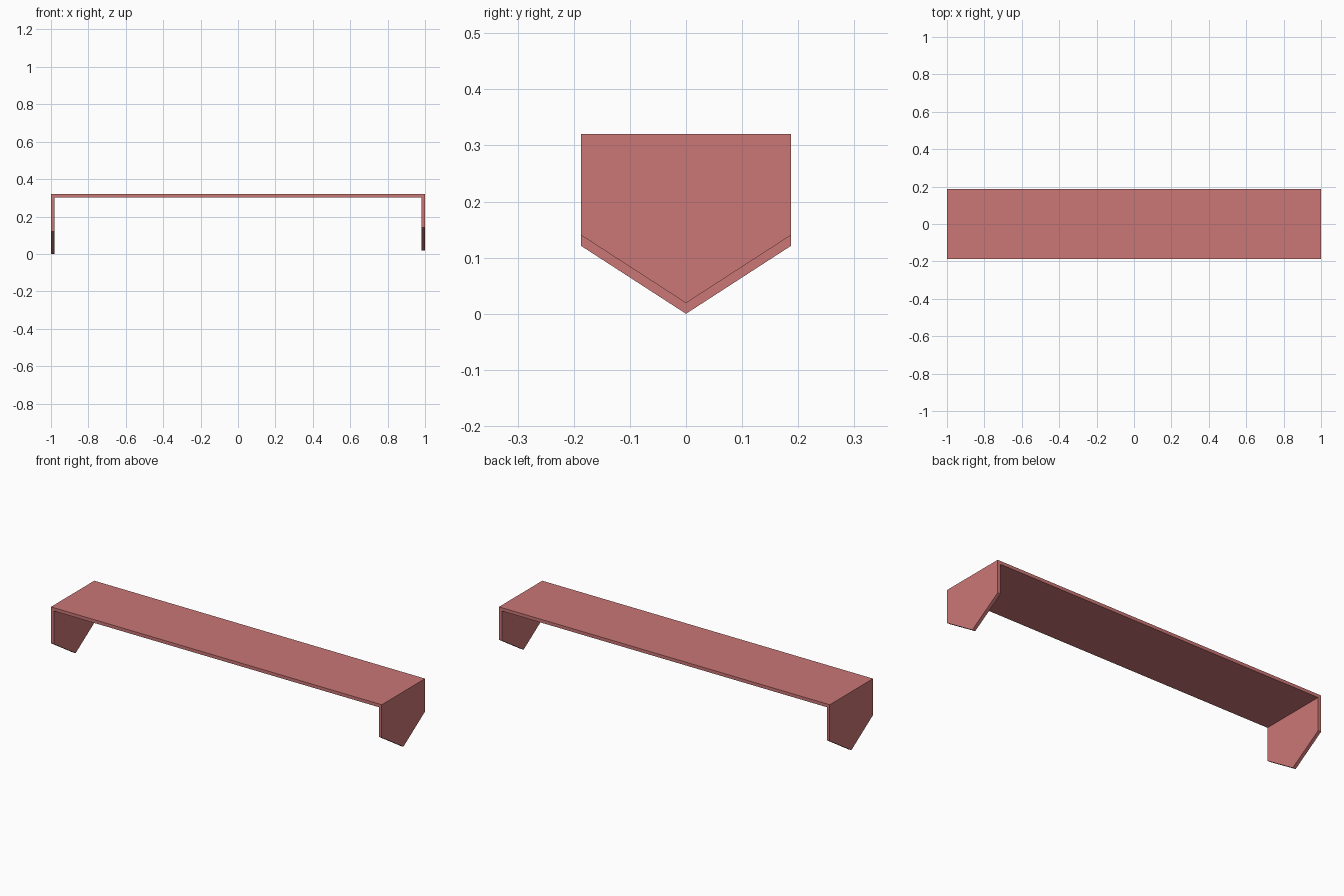
import bpy, bmesh

if "Cube" in bpy.data.objects:
    bpy.data.objects.remove(bpy.data.objects["Cube"])

W, TOP, THICK = 0.187, 0.32, 0.018   # half width, height, cloth thickness

# Single flat cloth colour
cloth = bpy.data.materials.new("dusty rose cloth")
cloth.diffuse_color = (0.597, 0.181, 0.181, 1.0)
cloth.use_nodes = True
cloth.node_tree.nodes["Principled BSDF"].inputs["Base Color"].default_value = cloth.diffuse_color

bm = bmesh.new()


def hanging_end(x, tip_z):
    """Pointed flap hanging at x; returns its two top corner vertices."""
    side_z = tip_z + 0.121
    outline = [(-W, TOP), (-W, side_z), (0, tip_z), (W, side_z), (W, TOP)]
    verts = [bm.verts.new((x, y, z)) for y, z in outline]
    bm.faces.new(verts if x > 0 else verts[::-1])   # normals point outwards
    return verts[0], verts[-1]


# Pointed flaps, the left one hanging slightly lower
left_front, left_back = hanging_end(-1.0, 0.0)
right_front, right_back = hanging_end(1.0, 0.019)

# Flat top between the flaps
bm.faces.new((left_front, right_front, right_back, left_back))
bm.normal_update()

mesh = bpy.data.meshes.new("table_runner")
bm.to_mesh(mesh)
bm.free()
mesh.materials.append(cloth)
runner = bpy.data.objects.new("table_runner", mesh)
bpy.context.collection.objects.link(runner)

# Cloth thickness, added inwards
solid = runner.modifiers.new("thickness", 'SOLIDIFY')
solid.thickness = THICK
solid.offset = -1
solid.use_even_offset = True
